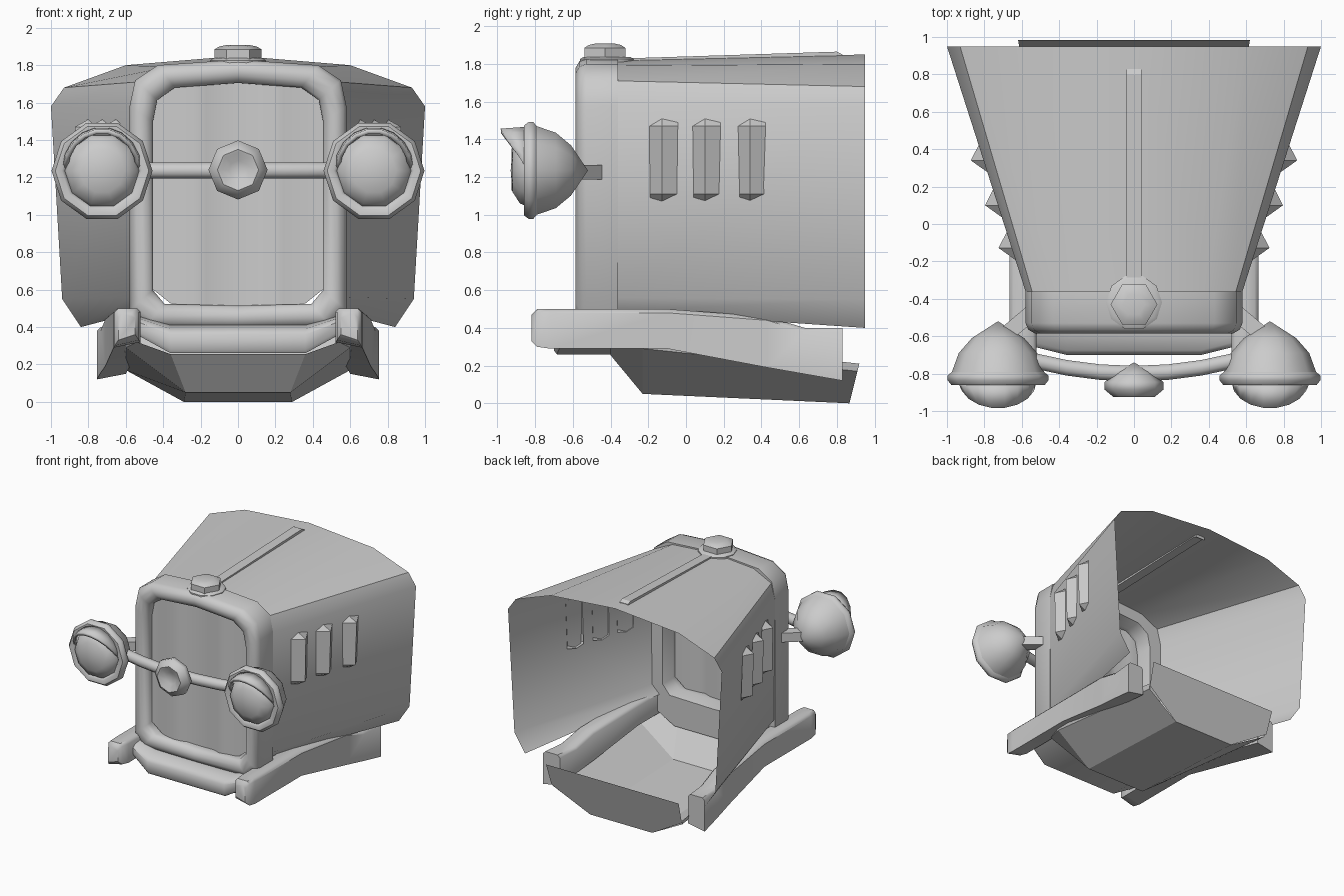
import bpy, bmesh, math
from mathutils import Vector

if "Cube" in bpy.data.objects:
    bpy.data.objects.remove(bpy.data.objects["Cube"])


def make(name, verts, faces, angle=40, mirror=False, thick=0):
    me = bpy.data.meshes.new(name)
    me.from_pydata([tuple(v) for v in verts], [], faces)
    bm = bmesh.new()
    bm.from_mesh(me)
    bmesh.ops.remove_doubles(bm, verts=bm.verts, dist=1e-4)
    bmesh.ops.recalc_face_normals(bm, faces=bm.faces)
    bm.to_mesh(me)
    bm.free()
    ob = bpy.data.objects.new(name, me)
    bpy.context.collection.objects.link(ob)
    bpy.ops.object.select_all(action='DESELECT')
    ob.select_set(True)
    bpy.context.view_layer.objects.active = ob
    bpy.ops.object.shade_smooth_by_angle(angle=math.radians(angle))
    if thick:
        m = ob.modifiers.new("thickness", 'SOLIDIFY')
        m.thickness = thick
    if mirror:
        m = ob.modifiers.new("mirror", 'MIRROR')
        m.use_mirror_merge = False
    return ob


def loft(name, rings, closed=True, caps=False, **kw):
    n = len(rings[0])
    verts = [v for r in rings for v in r]
    faces = []
    for i in range(len(rings) - 1):
        for j in range(n if closed else n - 1):
            k = (j + 1) % n
            faces.append((i*n + j, i*n + k, (i+1)*n + k, (i+1)*n + j))
    if caps:
        faces += [tuple(range(n)), tuple(range(len(verts) - n, len(verts)))]
    return make(name, verts, faces, **kw)


def both(half):
    """Mirror a half outline (x, z) across x = 0."""
    return half + [(-x, z) for x, z in reversed(half) if x > 0]


def lathe(name, prof, n, x, z, turn=0.0, **kw):
    """Turn (radius, y) points about a front-back axis."""
    rings = [[(x + r*math.cos(turn + 2*math.pi*k/n), y,
               z + r*math.sin(turn + 2*math.pi*k/n)) for k in range(n)] for r, y in prof]
    return loft(name, rings, **kw)


# Hood: open sheet flaring towards the back
front = both([(0.50, 0.49), (0.57, 0.56), (0.58, 1.58), (0.545, 1.71), (0.38, 1.79), (0, 1.82)])
back = both([(0.84, 0.40), (0.94, 0.55), (1.0, 1.58), (0.93, 1.68), (0.60, 1.80), (0, 1.85)])
loft("hood", [[(x, -0.36, z) for x, z in front], [(x, 0.95, z) for x, z in back]], closed=False)

# Hood centre strip
loft("hood_strip", [[(-.04, y, z - .03), (-.04, y, z), (.04, y, z), (.04, y, z - .03)]
                    for y, z in ((-.30, 1.83), (.80, 1.865), (.83, 1.85))], caps=True, angle=20)

# Louvers: wedge-shaped scoops on both sides
for i, yc in enumerate((-0.118, 0.11, 0.35)):
    def side(y, z):
        t = (y + .36) / 1.31
        low, high = .57 + .37*t, .58 + .42*t
        return low + (high - low) * (z - .55) / 1.03
    rings = []
    for z, f in ((1.09, 0), (1.11, .9), (1.47, .9), (1.49, 0)):
        ya, ym, yb = yc - .076, yc - .01, yc + .076
        tip = {1.09: 1.07, 1.49: 1.51}.get(z, z)
        rings.append([(side(ya, z), ya, z), (side(ym, z) + .08*f, ym, tip), (side(yb, z), yb, z)])
    loft(f"louver_{i + 1}", rings, closed=False, angle=25, mirror=True)

# Radiator frame: rounded ring with a soft front edge
outer = both([(0.50, 0.40), (0.58, 0.49), (0.58, 1.58), (0.55, 1.72), (0.43, 1.80), (0, 1.83)])
outer.append((0, 0.39))


def inset(d, y):
    return [(x*(1 - d/.58), y, 1.11 + (z - 1.11)*(1 - d/.72)) for x, z in outer]


loft("radiator_frame", [inset(d, y) for d, y in (
    (.0, -.36), (.0, -.53), (.015, -.565), (.05, -.585), (.085, -.58), (.115, -.56),
    (.125, -.53), (.125, -.47), (.11, -.36), (.0, -.36))], angle=50)

# Grille: corrugated panel
xs = (-.46, -.36, -.24, -.17, -.13, 0, .12, .19, .24, .36, .46)
ys = (-.50, -.50, -.525, -.515, -.50, -.50, -.50, -.525, -.515, -.50, -.50)


def corner(x):
    return max(0, abs(x) - .34)


loft("grille", [[(x, y, .51 + .8*corner(x)) for x, y in zip(xs, ys)],
                [(x, y, 1.71 - .8*corner(x)) for x, y in zip(xs, ys)]], closed=False)

# Filler cap with its base
def upright(name, prof, n, y, turn=0):
    rings = [[(r*math.cos(turn + 2*math.pi*k/n), y + r*math.sin(turn + 2*math.pi*k/n), z)
              for k in range(n)] for r, z in prof]
    loft(name, rings, caps=True)


upright("cap_base", [(.15, 1.79), (.15, 1.825), (.13, 1.838)], 10, -.42)
upright("filler_cap", [(.125, 1.83), (.125, 1.885), (.10, 1.90), (.06, 1.908)], 6, -.43)

# Headlights, centred at x = 0.727
HX, HZ = .727, 1.235
lathe("headlight_bowl", [(.0, -.52), (.14, -.61), (.21, -.69), (.25, -.80)], 10, HX, HZ, mirror=True)
lathe("headlight_ring", [(.245, -.79), (.27, -.81), (.27, -.835), (.25, -.86), (.215, -.86), (.195, -.84),
                         (.195, -.80)], 10, HX, HZ, mirror=True, angle=50)
lathe("headlight_lens", [(.20, -.84), (.185, -.88), (.12, -.92), (0, -.93)], 10, HX, HZ, mirror=True)

# Headlight visors: half hoods over the lenses
arc = [math.radians(a) for a in range(0, 181, 20)]
loft("headlight_visor", [[(HX + r*math.cos(a), -.845 - d*math.sin(a), HZ + .01 + (r + e)*math.sin(a)) for a in arc]
                         for r, d, e in ((.215, 0, .01), (.205, .14, .01))],
     closed=False, thick=.025, mirror=True)


# Tubes and brackets along a path, ring facing chosen by two axes
def tube(name, path, u, v, n, turn=0, **kw):
    u, v = Vector(u), Vector(v)
    rings = [[Vector(p) + u*math.cos(turn + 2*math.pi*k/n) + v*math.sin(turn + 2*math.pi*k/n)
              for k in range(n)] for p in path]
    return loft(name, rings, caps=True, **kw)


tube("lamp_bar", [(x, -.80 + .24*x*x, 1.237) for x in (-.54, -.36, -.18, 0, .18, .36, .54)],
     (0, .045, 0), (0, 0, .045), 8, math.pi/8, angle=50)
tube("headlight_bracket", [(.72, -.62, 1.225), (.53, -.46, 1.225)],
     (.04, .045, 0), (0, 0, .055), 4, math.pi/4, mirror=True)

# Centre lamp
lathe("centre_lamp", [(0, -.74), (.09, -.79), (.158, -.845), (.158, -.885), (.11, -.925), (.095, -.92),
                      (.05, -.895), (0, -.89)], 8, 0, 1.24, angle=50)

# Chassis rails: y, inner x, outer x, bottom z, top z
rails = []
for y, a, b, lo, hi in ((-.82, .55, .64, .34, .47), (-.79, .53, .66, .31, .50), (-.72, .52, .665, .30, .50),
                        (-.10, .52, .665, .30, .50), (.43, .56, .71, .20, .46),
                        (.63, .58, .735, .165, .40), (.83, .60, .755, .13, .40)):
    c = .02
    rails.append([(a, y, lo + .02), (b, y, lo - .01), (b, y, hi - c), (b - c, y, hi), (a + c, y, hi), (a, y, hi - c)])
loft("chassis_rail", rails, caps=True, angle=45, mirror=True)

# Front crossbeam, dipping in the middle
beam = []
for x, dz, dy in ((-.56, .11, .05), (-.36, 0, 0), (.36, 0, 0), (.56, .11, .05)):
    beam.append([(x, y + dy*(y < -.6), z + dz*k) for y, z, k in (
        (-.36, .26, 1), (-.685, .26, 1), (-.70, .28, 1), (-.70, .36, .7), (-.675, .39, .6), (-.57, .41, .5), (-.36, .41, .5))])
loft("front_crossbeam", beam, caps=True, angle=45)

# Belly pan: open sheet tray
pan = []
for y, w, lo, side_w, mid, hi in ((-.40, .36, .255, .54, .32, .36), (-.23, .28, .05, .60, .29, .34),
                                  (.867, .29, .0, .60, .17, .21)):
    half = [(side_w + .01, hi), (side_w, mid), (w, lo)]
    pan.append([(x, y + (z * .25 if y > 0 else 0), z) for x, z in both(half)])
loft("belly_pan", pan, closed=False, angle=25)

# Back plate, leaning out at the top
plate = both([(.29, 0), (.61, .19), (.62, .38)])
make("back_plate", [(x, .867 + z*.31, z) for x, z in plate], [tuple(range(len(plate)))])
